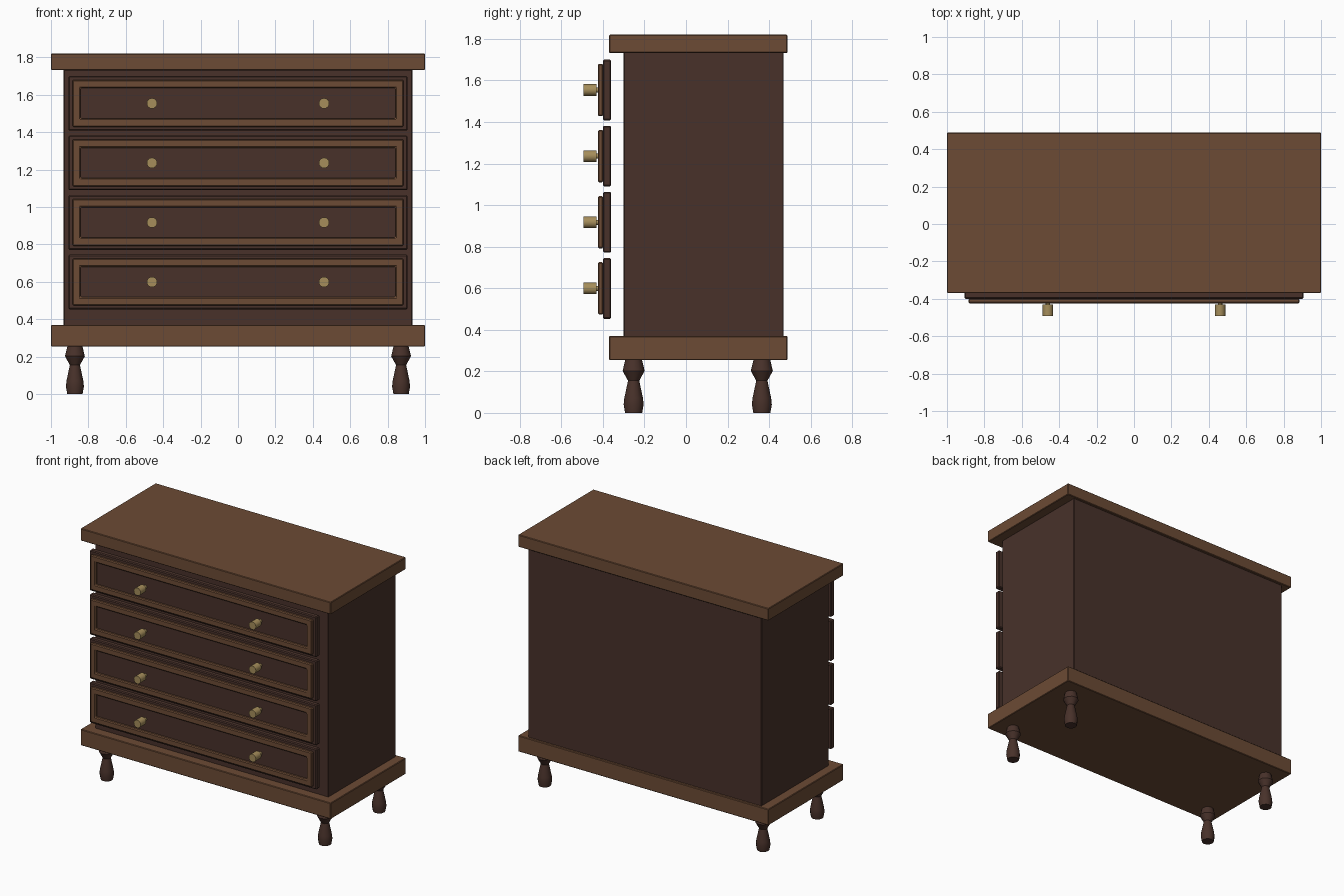
import bpy, bmesh
from math import cos, sin, pi

if "Cube" in bpy.data.objects:
    bpy.data.objects.remove(bpy.data.objects["Cube"])


def material(name, rgb):
    m = bpy.data.materials.new(name)
    m.diffuse_color = (*rgb, 1)
    m.use_nodes = True
    m.node_tree.nodes["Principled BSDF"].inputs["Base Color"].default_value = m.diffuse_color
    return m


DARK = material("dark_wood", (0.065, 0.031, 0.023))
LIGHT = material("light_wood", (0.150, 0.070, 0.035))
BRASS = material("brass", (0.38, 0.27, 0.105))


def finish(name, bm, mat, bevel=0):
    bmesh.ops.recalc_face_normals(bm, faces=bm.faces)
    me = bpy.data.meshes.new(name)
    bm.to_mesh(me)
    bm.free()
    me.materials.append(mat)
    ob = bpy.data.objects.new(name, me)
    bpy.context.collection.objects.link(ob)
    if bevel:
        mod = ob.modifiers.new("bevel", "BEVEL")
        mod.width, mod.segments = bevel, 1
    return ob


def box(name, lo, hi, mat, bevel=0.004):
    bm = bmesh.new()
    bmesh.ops.create_cube(bm, size=1)
    for v in bm.verts:
        v.co = [(a + b) / 2 + c * (b - a) for a, b, c in zip(lo, hi, v.co)]
    return finish(name, bm, mat, bevel)


def loft(name, rings, mat, bevel=0, closed=False):
    """Skin successive point rings; cap the ends, or join last to first."""
    bm = bmesh.new()
    rs = [[bm.verts.new(p) for p in ring] for ring in rings]
    n = len(rs[0])
    pairs = list(zip(rs, rs[1:])) + ([(rs[-1], rs[0])] if closed else [])
    for a, b in pairs:
        for i in range(n):
            j = (i + 1) % n
            bm.faces.new((a[i], a[j], b[j], b[i]))
    if not closed:
        bm.faces.new(rs[0])
        bm.faces.new(rs[-1])
    return finish(name, bm, mat, bevel)


def smooth(ob, angle):
    bpy.ops.object.select_all(action="DESELECT")
    ob.select_set(True)
    bpy.context.view_layer.objects.active = ob
    bpy.ops.object.shade_smooth_by_angle(angle=angle)


# Carcass, top and base slabs
box("carcass", (-0.932, -0.30, 0.365), (0.932, 0.47, 1.735), DARK)
box("top_slab", (-1, -0.37, 1.732), (1, 0.488, 1.82), LIGHT)
box("base_slab", (-1, -0.37, 0.254), (1, 0.488, 0.37), LIGHT)

# Turned legs
LEG = [(0.041, 0), (0.048, 0.04), (0.045, 0.07), (0.027, 0.155),
       (0.053, 0.202), (0.040, 0.256)]
for side, x in (("left", -0.872), ("right", 0.872)):
    for end, y in (("front", -0.252), ("back", 0.365)):
        rings = [[(x + r * cos(2 * pi * i / 12), y + r * sin(2 * pi * i / 12), z)
                  for i in range(12)] for r, z in LEG]
        smooth(loft(f"{end}_{side}_leg", rings, DARK), pi / 6)


def rect(hx, hz, y, zc):
    return [(-hx, y, zc - hz), (hx, y, zc - hz), (hx, y, zc + hz), (-hx, y, zc + hz)]


# Drawers: floating front panel, raised frame, two knobs
KNOB = [(0.012, -0.395), (0.012, -0.430), (0.028, -0.430), (0.028, -0.493)]
for d in range(4):
    zc = 0.599 + 0.3183 * d
    box(f"drawer_panel_{d + 1}", (-0.907, -0.40, zc - 0.146),
        (0.907, -0.36, zc + 0.146), DARK, 0.006)
    loft(f"drawer_frame_{d + 1}",
         [rect(0.885, 0.126, -0.398, zc), rect(0.885, 0.126, -0.424, zc),
          rect(0.842, 0.081, -0.424, zc), rect(0.842, 0.081, -0.398, zc)],
         LIGHT, 0.006, closed=True)
    for side, x in (("left", -0.46), ("right", 0.46)):
        rings = [[(x + r * cos(2 * pi * i / 16), y, zc + r * sin(2 * pi * i / 16))
                  for i in range(16)] for r, y in KNOB]
        smooth(loft(f"knob_{side}_{d + 1}", rings, BRASS), pi / 6)
